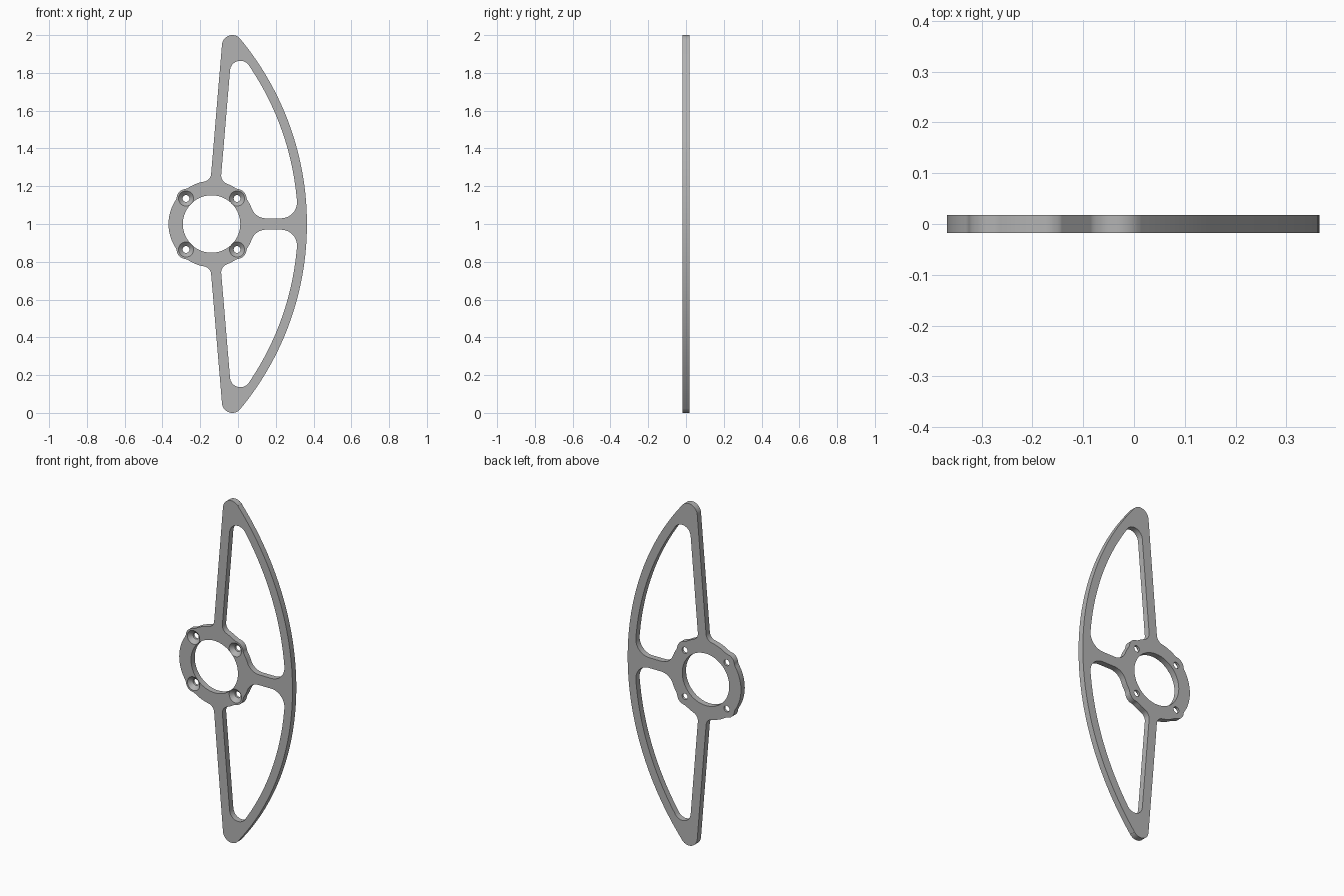
import bpy, bmesh
from math import radians, degrees, cos, sin, atan2, acos

cube = bpy.data.objects.get("Cube")
if cube:
    bpy.data.objects.remove(cube, do_unlink=True)

HALF = 0.0175                 # half thickness of the plate
HUB, HUB_R = (-0.14, 1.0), 0.228
RIM = (-1.171, 1.0)           # centre of the long rim arcs
BOLT_DIST, LUG_R, BLEND_R = 0.191, 0.05, 0.05


def arc(centre, r, a0, a1, n=10):
    angles = [radians(a0 + (a1 - a0) * i / n) for i in range(n + 1)]
    return [(centre[0] + r * cos(a), centre[1] + r * sin(a)) for a in angles]


def circle(centre, r, n=48):
    return arc(centre, r, 0, 360, n)[:-1]


def polar(r, angle):
    return HUB[0] + r * cos(radians(angle)), HUB[1] + r * sin(radians(angle))


def mirror(points):
    return [(x, 2 - z) for x, z in reversed(points)]


def clean(points):
    """Drop points that repeat the one before them."""
    return [p for p, q in zip(points, points[-1:] + points[:-1])
            if abs(p[0] - q[0]) + abs(p[1] - q[1]) > 0.0008]


# Angle on the hub at which a lug blend meets the hub circle
reach = HUB_R + BLEND_R
spread = degrees(acos((BOLT_DIST**2 + reach**2 - (LUG_R + BLEND_R)**2)
                      / (2 * BOLT_DIST * reach)))


def lug(angle):
    """Rounded bolt lug with a soft blend into the hub on each side."""
    s = radians(spread)
    turn = degrees(atan2(reach * sin(s), BOLT_DIST - reach * cos(s)))
    return (arc(polar(reach, angle - spread), BLEND_R,
                angle + 180 - spread, angle + turn, 6)
            + arc(polar(BOLT_DIST, angle), LUG_R,
                  angle + turn - 180, angle + 180 - turn, 14)
            + arc(polar(reach, angle + spread), BLEND_R,
                  angle - turn, angle - 180 + spread, 6))


# Outer outline: rim, tip, strut, hub side
upper = clean(arc(RIM, 1.536, 0, 39.6, 32)
              + arc((-0.03, 1.945), 0.055, 39.6, 175.2, 16)
              + arc((-0.187, 1.269), 0.045, -4.8, -80.1)
              + arc(HUB, HUB_R, 99.9, 135 - spread, 6)
              + lug(135)
              + arc(HUB, HUB_R, 135 + spread, 180, 8))
outline = upper + mirror(upper)[1:-1]

# Window between strut, rim, spoke and hub
window = clean(arc(RIM, 1.488, 4.7, 34.35, 28)
               + arc((0.0125, 1.809), 0.055, 34.35, 175.2, 16)
               + arc((-0.044, 1.256), 0.045, 175.2, 249.4)
               + arc(HUB, HUB_R, 69.4, 45 + spread, 4)
               + lug(45)[::-1]
               + arc(HUB, HUB_R, 45 - spread, 20.9, 4)
               + arc((0.1477, 1.11), 0.08, 200.9, 270)
               + arc((0.2275, 1.115), 0.085, 270, 364.7, 12))

# Each wall is a stack of rings running from the front to the back
walls = [[(loop, -HALF), (loop, HALF)]
         for loop in (outline, window, mirror(window), circle(HUB, 0.152, 72))]
for angle in (45, 135, 225, 315):      # countersunk bolt holes
    c = polar(BOLT_DIST, angle)
    wide, narrow = circle(c, 0.04, 32), circle(c, 0.018, 32)
    walls.append([(wide, -HALF), (narrow, 0.004), (narrow, HALF)])

bm = bmesh.new()
front_edges, back_edges = [], []
for wall in walls:
    rings = [[bm.verts.new((x, y, z)) for x, z in pts] for pts, y in wall]
    n = len(rings[0])
    for a, b in zip(rings, rings[1:]):
        for i in range(n):
            j = (i + 1) % n
            bm.faces.new((a[i], a[j], b[j], b[i]))
    for ring, edges in ((rings[0], front_edges), (rings[-1], back_edges)):
        edges += [bm.edges.get((ring[i], ring[(i + 1) % n])) for i in range(n)]

# Flat front and back faces
for edges, side in ((front_edges, -1), (back_edges, 1)):
    bmesh.ops.triangle_fill(bm, edges=edges, use_beauty=True, normal=(0, side, 0))
bmesh.ops.recalc_face_normals(bm, faces=bm.faces)

mesh = bpy.data.meshes.new("slotted_plate")
bm.to_mesh(mesh)
bm.free()
plate = bpy.data.objects.new("slotted_plate", mesh)
bpy.context.collection.objects.link(plate)

# Plain grey metal
grey = bpy.data.materials.new("plain_grey")
grey.use_nodes = True
colour = (0.45, 0.45, 0.45, 1)
grey.diffuse_color = colour
grey.node_tree.nodes["Principled BSDF"].inputs["Base Color"].default_value = colour
mesh.materials.append(grey)

bpy.ops.object.select_all(action='DESELECT')
plate.select_set(True)
bpy.context.view_layer.objects.active = plate
bpy.ops.object.shade_smooth_by_angle(angle=radians(30))
